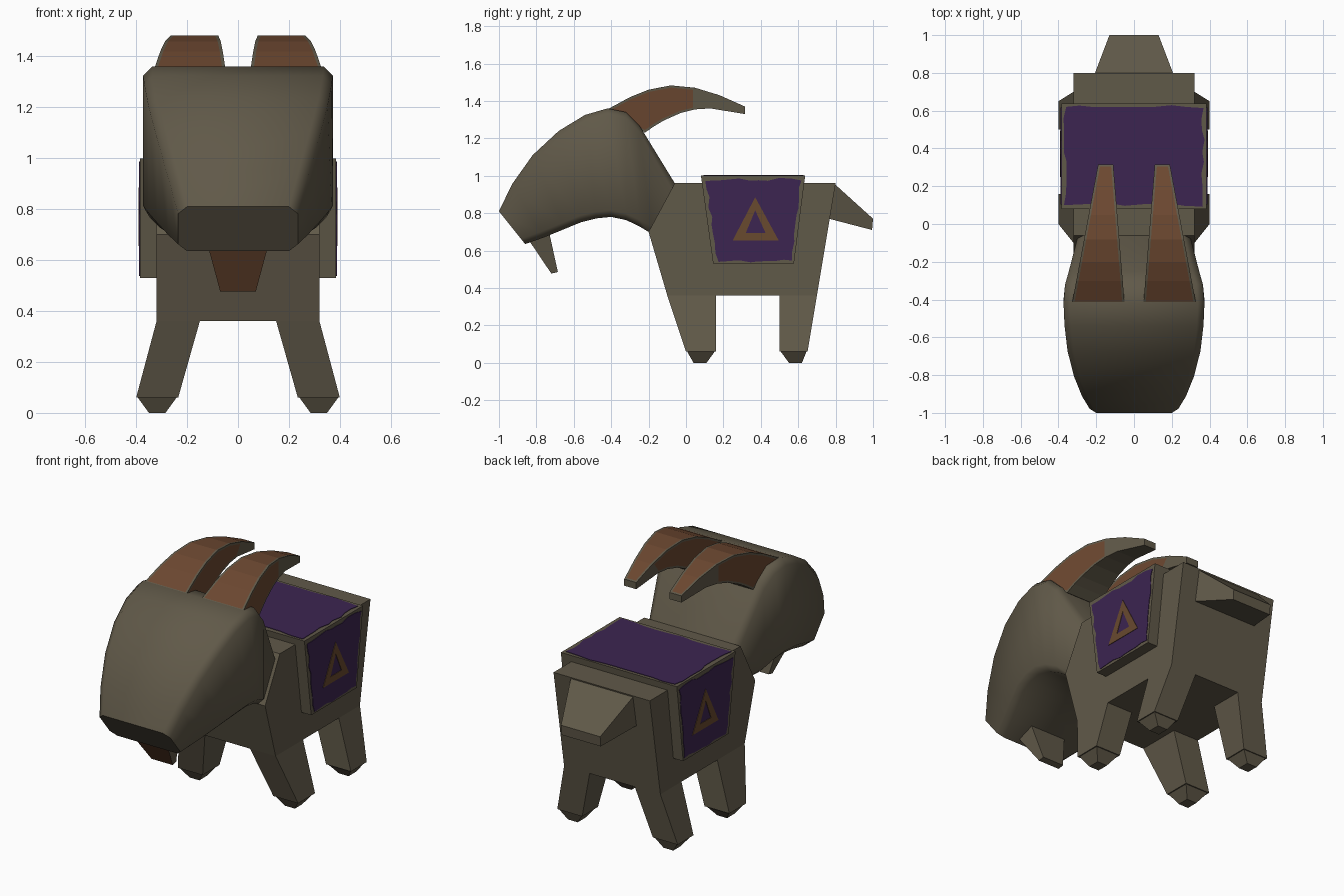
import bpy, bmesh, math, random

if "Cube" in bpy.data.objects:
    bpy.data.objects.remove(bpy.data.objects["Cube"])

random.seed(4)


def material(name, rgb):
    m = bpy.data.materials.new(name)
    m.diffuse_color = (*rgb, 1)
    m.use_nodes = True
    m.node_tree.nodes["Principled BSDF"].inputs["Base Color"].default_value = m.diffuse_color
    return m


GREY = material("stone grey", (0.118, 0.100, 0.066))
BROWN = material("horn brown", (0.150, 0.064, 0.030))
PURPLE = material("cloth purple", (0.045, 0.018, 0.082))
TAN = material("emblem tan", (0.140, 0.068, 0.028))


def loft(name, rings, mats=(GREY,), mirror=False, paint=None):
    """Skin equal-sized point rings, cap both ends, optionally mirror in x."""
    bm = bmesh.new()
    vs = [[bm.verts.new(p) for p in r] for r in rings]
    n = len(rings[0])
    sides = [[bm.faces.new((a[j], a[(j + 1) % n], b[(j + 1) % n], b[j]))
              for j in range(n)] for a, b in zip(vs, vs[1:])]
    caps = [bm.faces.new(vs[0]), bm.faces.new(vs[-1][::-1])]
    bmesh.ops.recalc_face_normals(bm, faces=bm.faces)
    if paint:
        paint(bm, sides, caps)
    me = bpy.data.meshes.new(name)
    bm.to_mesh(me)
    bm.free()
    for m in mats:
        me.materials.append(m)
    ob = bpy.data.objects.new(name, me)
    bpy.context.collection.objects.link(ob)
    if mirror:
        ob.modifiers.new("mirror", 'MIRROR')
    return ob


def rect(x0, x1, y0, y1, z):
    return [(x0, y0, z), (x1, y0, z), (x1, y1, z), (x0, y1, z)]


# Body: side profile carried across x
profile = [(-0.06, 0.96), (-0.20, 0.70), (-0.10, 0.36), (0.70, 0.36), (0.80, 0.96)]
loft("body", [[(x, y, z) for y, z in profile] for x in (-0.32, 0.32)])

# Legs splay outward, each ending in a small tapered hoof
for name, top, foot, toe in (("front_legs", (-0.10, 0.16), (0.00, 0.16), (0.04, 0.11)),
                             ("hind_legs", (0.50, 0.70), (0.50, 0.65), (0.55, 0.62))):
    loft(name, [rect(0.15, 0.32, *top, 0.36), rect(0.235, 0.40, *foot, 0.06)], mirror=True)
    loft(name.replace("legs", "hooves"),
         [rect(0.24, 0.395, foot[0] + .005, foot[1] - .005, 0.062),
          rect(0.285, 0.35, *toe, 0.0)], mirror=True)

# Head: chamfered sections (top y, z, bottom y, z, half width) from nose to neck
sections = [(-1.00, .81, -.86, .635, .235), (-.93, .955, -.76, .67, .275),
            (-.82, 1.11, -.65, .715, .318), (-.68, 1.24, -.56, .752, .352),
            (-.54, 1.325, -.48, .772, .368), (-.42, 1.36, -.40, .78, .373),
            (-.32, 1.34, -.32, .763, .365), (-.25, 1.27, -.25, .73, .345),
            (-.06, .96, -.20, .70, .30)]


def head_ring(yt, zt, yb, zb, w):
    c = 0.035
    k = c / math.hypot(yt - yb, zt - zb)
    half = [(w - c, 0), (w, k), (w, 1 - k), (w - c, 1)]
    pts = half + [(-x, t) for x, t in reversed(half)]
    return [(x, yt + (yb - yt) * t, zt + (zb - zt) * t) for x, t in pts]


head = loft("head", [head_ring(*s) for s in sections])
bpy.context.view_layer.objects.active = head
head.select_set(True)
bpy.ops.object.shade_smooth_by_angle(angle=math.radians(50))
head.select_set(False)

# Horns: tapered curved bars with brown panels inset in a grey rim
upper = [(-.42, 1.355), (-.30, 1.42), (-.20, 1.46), (-.08, 1.483), (.05, 1.47), (.18, 1.43), (.315, 1.37)]
lower = [(-.22, 1.23), (-.17, 1.265), (-.12, 1.295), (-.03, 1.335), (.05, 1.355), (.13, 1.36), (.315, 1.33)]


def horn_ring(a, b):
    def span(y):
        t = (y + 0.42) / 0.735
        return 0.05 + 0.06 * t, 0.328 - 0.138 * t
    (i0, o0), (i1, o1) = span(a[0]), span(b[0])
    return [(i0, *a), (o0, *a), (o1, *b), (i1, *b)]


def paint_horn(bm, sides, caps):
    for side, count in ((0, 6), (1, 4), (3, 5)):   # top, outer, inner
        faces = [seg[side] for seg in sides[:count]]
        bmesh.ops.inset_region(bm, faces=faces, thickness=0.012, use_even_offset=True)
        for f in faces:
            f.material_index = 1


loft("horns", [horn_ring(a, b) for a, b in zip(upper, lower)], (GREY, BROWN), True, paint_horn)


# Beard: brown front, grey sides
def paint_beard(bm, sides, caps):
    for f in bm.faces:
        if f.normal.y < -0.5:
            f.material_index = 1


loft("beard", [[(-.118, -.84, .655), (.118, -.84, .655), (.118, -.73, .69), (-.118, -.73, .69)],
               [(-.07, -.72, .477), (.07, -.72, .477), (.07, -.685, .485), (-.07, -.685, .485)]],
     (GREY, BROWN), paint=paint_beard)

# Tail
loft("tail", [[(-.21, .79, .96), (.21, .79, .96), (.21, .765, .77), (-.21, .765, .77)],
              [(-.13, 1.0, .77), (.13, 1.0, .77), (.13, .995, .71), (-.13, .995, .71)]])

# Saddle cloth: U-shaped section, sides narrowing downward
u = [(-.385, .53), (-.385, 1.0), (.385, 1.0), (.385, .53),
     (.315, .53), (.315, .955), (-.315, .955), (-.315, .53)]


def cloth_y(z, front):
    t = (1.0 - z) / 0.47
    return 0.08 + 0.065 * t if front else 0.637 - 0.06 * t


loft("saddle_cloth", [[(x, cloth_y(z, f), z) for x, z in u] for f in (True, False)])


# Painted panels: thin plates with ragged edges
def ragged(corners, steps=9, amount=0.009):
    out = []
    for (a, b), (c, d) in zip(corners, corners[1:] + corners[:1]):
        for i in range(steps):
            t = i / steps
            out.append((a + (c - a) * t + random.uniform(-amount, amount),
                        b + (d - b) * t + random.uniform(-amount, amount)))
    return out


side = ragged([(.108, .98), (.612, .98), (.56, .545), (.165, .545)])
loft("cloth_side_panels", [[(x, y, z) for y, z in side] for x in (.384, .388)], (PURPLE,), True)
top = ragged([(-.365, .10), (.365, .10), (.365, .62), (-.365, .62)])
loft("cloth_top_panel", [[(x, y, z) for x, y in top] for z in (.999, 1.003)], (PURPLE,))

# Hollow triangle ornament: three bars on each side
outer = [(.37, .885), (.495, .655), (.25, .655)]
inner = [(.37, .815), (.425, .695), (.32, .695)]
for i in range(3):
    j = (i + 1) % 3
    bar = [outer[i], outer[j], inner[j], inner[i]]
    loft(f"triangle_bar_{i + 1}", [[(x, y, z) for y, z in bar] for x in (.387, .391)], (TAN,), True)
